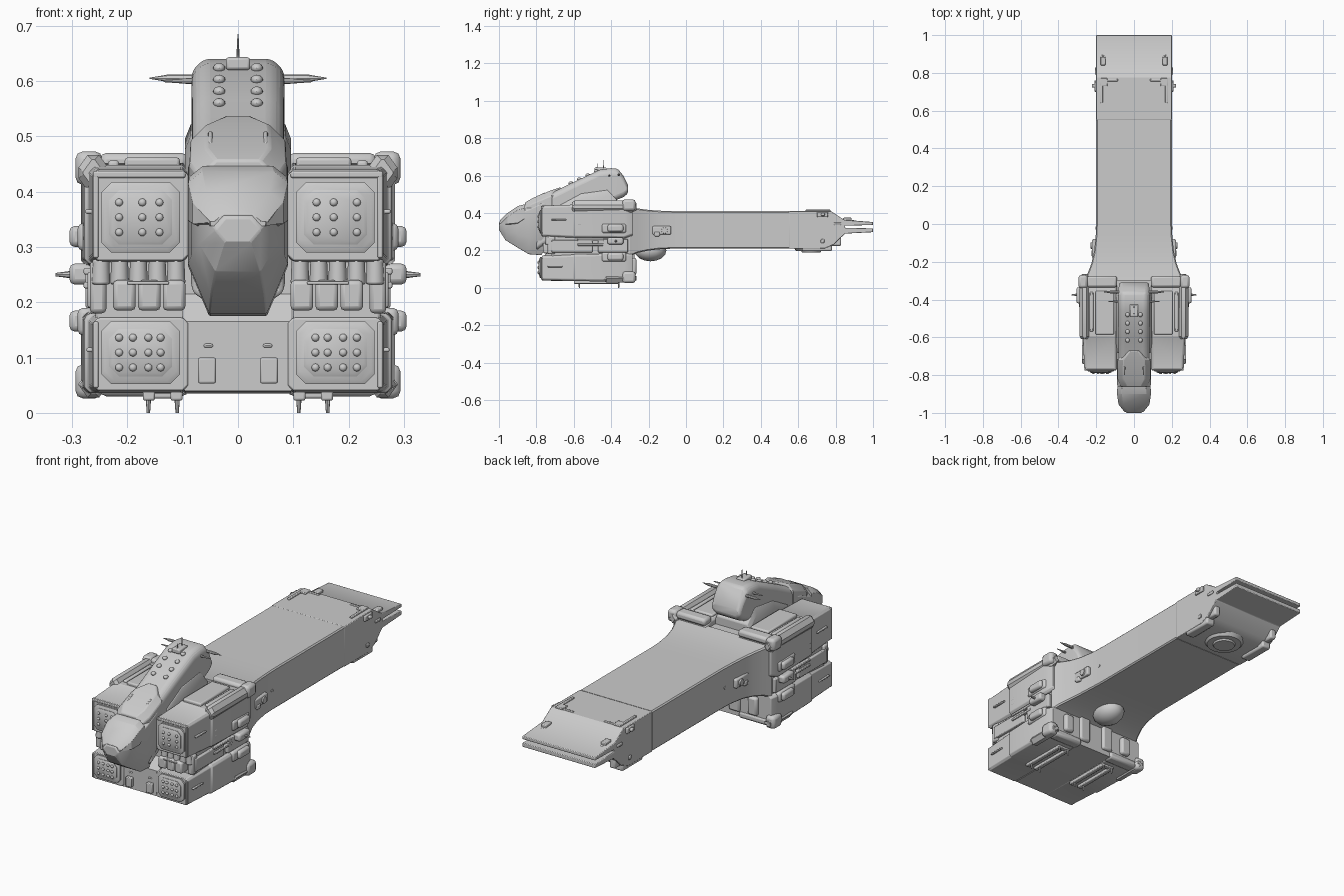
import bpy, bmesh, math
from mathutils import Vector, Matrix


def finish(name, bm, mirror=False, bevel=0.0, seg=2):
    bmesh.ops.recalc_face_normals(bm, faces=bm.faces)
    me = bpy.data.meshes.new(name)
    bm.to_mesh(me)
    bm.free()
    ob = bpy.data.objects.new(name, me)
    bpy.context.collection.objects.link(ob)
    if bevel:
        b = ob.modifiers.new("Bevel", 'BEVEL')
        b.width, b.segments, b.limit_method = bevel, seg, 'ANGLE'
        b.angle_limit = math.radians(35)
    if mirror:
        ob.modifiers.new("Mirror", 'MIRROR')
    return ob


def boxes(name, items, mirror=True, bevel=0.004, tilt=0.0):
    """Boxes given as (x0, x1, y0, y1, z0, z1), optionally tilted about x."""
    bm = bmesh.new()
    for x0, x1, y0, y1, z0, z1 in items:
        c = Vector((x0 + x1, y0 + y1, z0 + z1)) / 2
        m = (Matrix.Translation(c) @ Matrix.Rotation(tilt, 4, 'X')
             @ Matrix.Diagonal((x1 - x0, y1 - y0, z1 - z0, 1)))
        bmesh.ops.create_cube(bm, size=1, matrix=m)
    return finish(name, bm, mirror, bevel)


def rods(name, items, mirror=True, seg=8, bevel=0.0):
    """Cones or cylinders given as (start, end, start radius, end radius)."""
    bm = bmesh.new()
    for p, q, r0, r1 in items:
        p, q = Vector(p), Vector(q)
        m = Matrix.Translation((p + q) / 2) @ (q - p).to_track_quat('Z', 'Y').to_matrix().to_4x4()
        bmesh.ops.create_cone(bm, cap_ends=True, segments=seg, radius1=r0, radius2=r1,
                              depth=(q - p).length, matrix=m)
    return finish(name, bm, mirror, bevel)


def bumps(name, items, mirror=True):
    """Flattened domes given as (centre, radii)."""
    bm = bmesh.new()
    for c, s in items:
        m = Matrix.Translation(c) @ Matrix.Diagonal((*s, 1))
        bmesh.ops.create_uvsphere(bm, u_segments=16, v_segments=8, radius=1, matrix=m)
    return finish(name, bm, mirror)


def loft(name, rings, mirror=False, bevel=0.0, seg=2):
    bm = bmesh.new()
    vs = [[bm.verts.new(p) for p in r] for r in rings]
    n = len(vs[0])
    for a, b in zip(vs, vs[1:]):
        for i in range(n):
            bm.faces.new((a[i], a[(i + 1) % n], b[(i + 1) % n], b[i]))
    bm.faces.new(vs[0])
    bm.faces.new(vs[-1])
    return finish(name, bm, mirror, bevel, seg)


def octo(y, x0, x1, z0, z1, cx, cb, ct):
    """Chamfered rectangle at depth y; cx, cb, ct = side, bottom and top cuts."""
    return [(x0 + cx, y, z0), (x1 - cx, y, z0), (x1, y, z0 + cb), (x1, y, z1 - ct),
            (x1 - cx, y, z1), (x0 + cx, y, z1), (x0, y, z1 - ct), (x0, y, z0 + cb)]


# Long boom, flaring into the front block
flare = [(-.30, .262, .17, .432), (-.26, .245, .187, .425), (-.21, .226, .198, .418),
         (-.15, .212, .206, .413), (-.07, .203, .21, .41), (0, .2, .21, .41), (.55, .2, .21, .41)]
loft("boom_hull", [octo(y, -w, w, a, b, .006, .006, .006) for y, w, a, b in flare])

# Tail wedge with twin blades
tail = [(.55, .21), (.74, .21), (.79, .232), (.85, .29), (1, .298), (1, .318), (.85, .321),
        (.85, .333), (1, .336), (1, .352), (.845, .364), (.775, .41), (.55, .41)]
loft("tail_wedge", [[(x, y, z) for y, z in tail] for x in (-.2, .2)], bevel=.003)
boxes("tail_top_brackets", [(.14, .178, .73, .772, .408, .418), (.165, .178, .64, .77, .408, .418),
                            (.085, .15, .755, .768, .408, .414)])
boxes("tail_hinges", [(.15, .178, .84, .885, .35, .375), (.158, .17, .885, .90, .345, .362)])
boxes("tail_side_nubs", [(.198, .222, .722, .742, .385, .40), (.198, .21, .70, .76, .378, .406),
                         (.198, .206, .79, .83, .335, .35), (.198, .206, .72, .74, .24, .26)])
boxes("tail_lower_cheeks", [(.15, .198, .62, .78, .196, .24), (.158, .19, .76, .83, .225, .28)], bevel=.008)
rods("tail_belly_disc", [((0, .67, .215), (0, .67, .198), .095, .082),
                         ((0, .67, .2), (0, .67, .19), .055, .05)], False, 24)

# Boom details: side hatches and belly blister
boxes("boom_side_hatches", [(.2, .222, -.18, -.08, .285, .33), (.2, .226, -.17, -.14, .275, .30)], bevel=.006)
rods("boom_side_ports", [((.2, -.115, .307), (.229, -.115, .307), .02, .016),
                         ((.195, -.02, .31), (.204, -.02, .31), .008, .008)], seg=12)
bumps("boom_belly_blister", [((0, -.19, .20), (.07, .085, .058))], False)

# Core of the front block
boxes("block_core", [(-.258, .258, -.72, -.29, .07, .42)], False, .006)
loft("lower_keel", [octo(y, -.1, .1, a, b, .004, .004, .004) for y, a, b in
                    ((-.765, .04, .165), (-.72, .038, .215), (-.29, .035, .215))])

# Four engine pods, widening towards the rear
loft("upper_pods", [octo(y, .09, w, a, b, .01, .01, .01) for y, w, a, b in
                    ((-.77, .263, .275, .44), (-.60, .27, .268, .445), (-.595, .278, .268, .448),
                     (-.33, .284, .265, .452), (-.285, .268, .28, .438))], True, .003)
loft("lower_pods", [octo(y, .09, w, a, b, .01, .01, .01) for y, w, a, b in
                    ((-.77, .263, .04, .172), (-.60, .27, .037, .178), (-.595, .278, .036, .18),
                     (-.33, .284, .034, .185), (-.285, .268, .055, .18))], True, .003)
boxes("side_mid_panels", [(.25, .272, -.72, -.50, .19, .255), (.25, .276, -.47, -.31, .19, .26)])

# Corner bumpers running along the pod edges
for nm, y0, z0, z1 in (("upper_corner_bumpers", -.61, .402, .466), ("lower_corner_bumpers", -.44, .028, .075)):
    loft(nm, [octo(y, .235 + d, .288 - d, z0 + d, z1 - d, .016, .022, .022)
              for y, d in ((y0, .008), (y0 + .015, 0), (-.29, 0), (-.265, .012))], True)
boxes("bumper_collars", [(.245, .294, -.34, -.27, .412, .473), (.245, .294, -.34, -.27, .026, .088)], bevel=.014)
boxes("rear_cross_bars", [(.09, .25, -.335, -.275, .435, .47), (.09, .25, -.335, -.28, .03, .065)], bevel=.012)
boxes("top_decks", [(.105, .205, -.585, -.355, .44, .462), (.215, .235, -.57, -.36, .44, .457)], bevel=.006)
boxes("rear_bottom_braces", [(.04, .1, -.34, -.275, .06, .19), (.15, .2, -.30, -.265, .07, .16)], bevel=.01)

# Front armour plates with stud grids
for nm, z0, z1, cols in (("upper", .29, .417, (.142, .173, .215)), ("lower", .052, .166, (.14, .162, .19, .215))):
    for part, inset, y in (("plate", 0, -.782), ("pad", .014, -.788)):
        ob = loft(nm + "_front_" + part,
                  [octo(yy, .105 + inset + d, .247 - inset - d, z0 + inset + d, z1 - inset - d, .018, .018, .018)
                   for yy, d in ((-.76, 0), (y + .004, 0), (y, .006))], True)
    zm = (z0 + z1) / 2
    bumps(nm + "_front_studs", [((x, -.789, zm + dz), (.007, .006, .007)) for x in cols for dz in (-.027, 0, .027)])
boxes("pod_front_rims", [(.095, .262, -.776, -.76, .425, .437), (.252, .262, -.776, -.76, .28, .43),
                         (.252, .262, -.776, -.76, .045, .165)], bevel=.003)

# Middle row: canisters above, boxes below
rods("front_canisters", [((.112 + i * .034, -.735, .232), (.112 + i * .034, -.735, .278), .017, .015)
                         for i in range(5)], seg=12, bevel=.004)
boxes("front_crates", [(.095 + i * .045, .136 + i * .045, -.765, -.71, .185, .24) for i in range(3)]
      + [(.238, .268, -.74, -.70, .18, .275)], bevel=.008)
boxes("front_crate_clamps", [(.125, .2, -.77, -.74, .232, .238)], bevel=.002)
boxes("keel_front_lights", [(.04, .072, -.782, -.75, .053, .1), (.045, .062, -.77, -.75, .118, .125)], bevel=.006)

# Side thrusters, stacked three high
for z in (.165, .318):
    boxes("side_thrusters", [(.265, .305, -.42, -.335, z - .018, z + .02), (.26, .29, -.45, -.32, z - .025, z + .025)],
          bevel=.01)
boxes("side_thruster_mid", [(.26, .305, -.42, -.335, .232, .27)], bevel=.01)
rods("side_thruster_pins", [((.30, -.375, .25), (.33, -.375, .25), .007, .003)])
boxes("side_vents", [(.262, .279, -.58, -.44, z, z + .012) for z in (.225, .25, .31, .335)]
      + [(.262, .276, -.72, -.64, .36, .368), (.262, .274, -.74, -.66, .11, .118)], bevel=.003)

# Belly rails and landing pegs
boxes("belly_rails", [(.1, .122, -.60, -.36, .022, .04), (.15, .172, -.60, -.36, .022, .04),
                      (.1, .172, -.38, -.355, .026, .04)], bevel=.004)
rods("landing_pegs", [((x, y, .04), (x, y, 0), .006, .003) for x in (.11, .162) for y in (-.57, -.36)])

# Slanted neck rising to the rear bridge
neck = [(-.80, .085, .2, .48), (-.70, .083, .26, .517), (-.6, .083, .33, .566), (-.46, .084, .42, .632),
        (-.40, .084, .455, .64), (-.365, .083, .473, .637), (-.335, .081, .485, .60), (-.31, .078, .505, .55)]
loft("bridge_neck", [octo(y, -w, w, a, b, .022, .015, .022) for y, w, a, b in neck], bevel=.012, seg=3)
loft("neck_root_collar", [octo(y, -.096, .096, a, b, .012, .01, .03) for y, a, b in
                          ((-.68, .35, .44), (-.56, .38, .505), (-.42, .38, .525), (-.36, .38, .46))], bevel=.004)

# Armoured nose: chin, cheeks and brow plates
chin = [(-1, .04, .31, .352, .02, .02), (-.965, .07, .255, .385, .05, .02), (-.90, .084, .215, .425, .07, .03),
        (-.84, .09, .18, .452, .09, .035), (-.775, .09, .175, .482, .09, .035), (-.745, .086, .21, .49, .08, .035)]
loft("nose_shell", [octo(y, -w, w, a, b, w * .42, cb, ct) for y, w, a, b, cb, ct in chin], bevel=.005)
loft("nose_visor", [octo(y, -w, w, a, b, .025, .012, .02) for y, w, a, b in
                    ((-.995, .05, .332, .36), (-.955, .082, .33, .40), (-.90, .09, .335, .437), (-.86, .088, .36, .447))],
     bevel=.005)
loft("nose_brow", [octo(y, -w, w, a, b, .03, .01, .03) for y, w, a, b in
                   ((-.86, .07, .40, .457), (-.82, .088, .38, .48), (-.72, .086, .4, .522), (-.67, .05, .42, .538))],
     bevel=.004)
boxes("nose_slots", [(.046, .054, -.80, -.75, .48, .50)], bevel=.003, tilt=.45)

# Bridge windows and aerials
bumps("bridge_windows", [((.034, -.615 + i * .045, .560 + i * .0212), (.011, .013, .009)) for i in range(4)])
rods("side_aerials", [((.08, -.36, .605), (.125, -.36, .605), .007, .007), ((.125, -.36, .605), (.16, -.36, .605), .007, .001),
                      ((.08, -.41, .60), (.135, -.41, .60), .006, .002)])
rods("top_aerials", [((0, -.44, .62), (0, -.44, .685), .004, .001), ((0, -.475, .62), (0, -.475, .665), .004, .001)], False)
boxes("aerial_base", [(-.022, .022, -.49, -.425, .62, .643)], False, .005)

# Shading: smooth curves, keep hard edges
bpy.ops.object.select_all(action='SELECT')
bpy.context.view_layer.objects.active = bpy.context.selected_objects[0]
bpy.ops.object.shade_smooth_by_angle(angle=math.radians(30))
